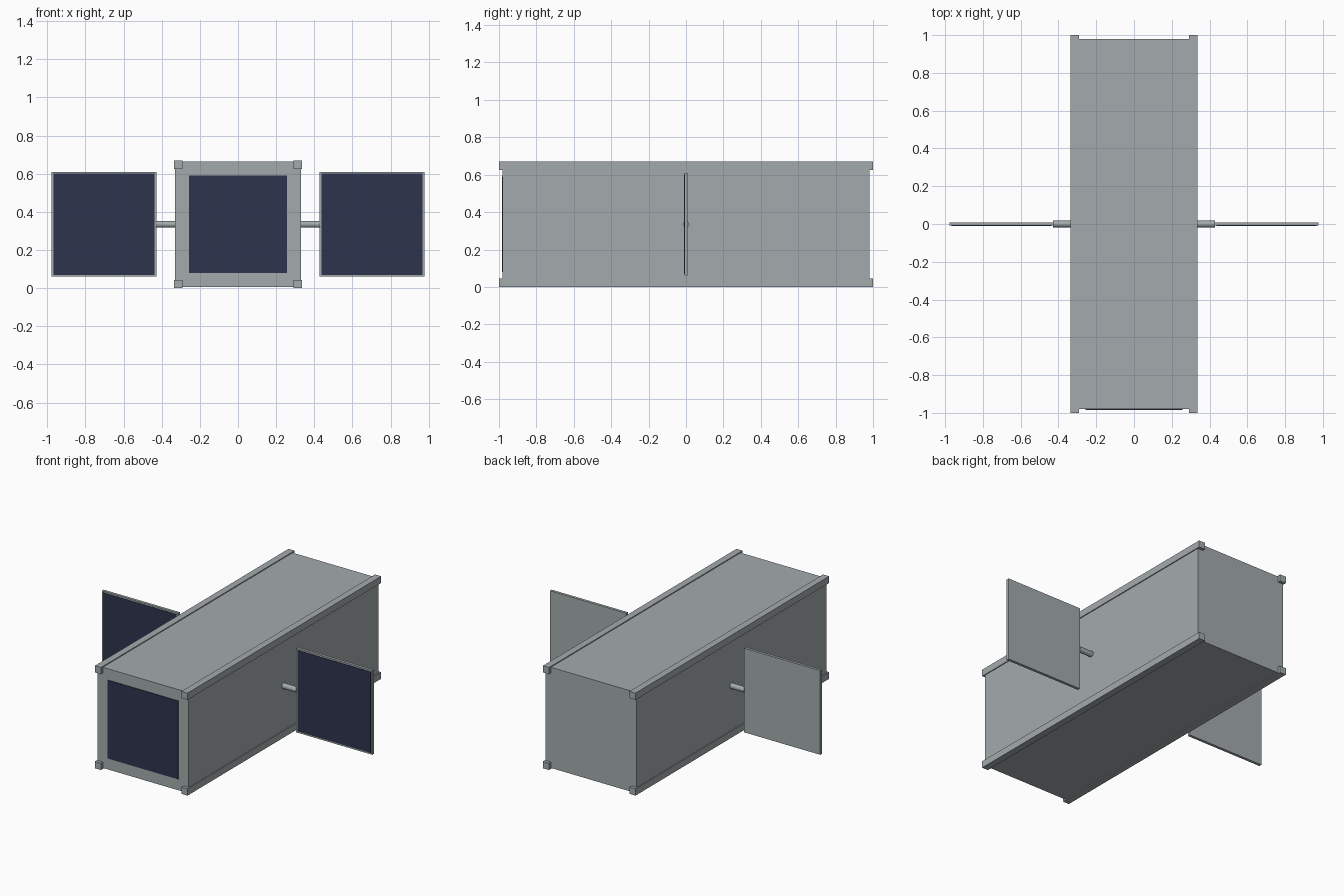
import bpy
import math

cube = bpy.data.objects.get("Cube")
if cube:
    bpy.data.objects.remove(cube, do_unlink=True)


def make_material(name, rgb):
    mat = bpy.data.materials.new(name)
    mat.use_nodes = True
    mat.diffuse_color = (*rgb, 1)
    mat.node_tree.nodes["Principled BSDF"].inputs["Base Color"].default_value = (*rgb, 1)
    return mat


metal = make_material("grey metal", (0.37, 0.41, 0.42))
cells = make_material("navy cells", (0.026, 0.034, 0.076))


def box(name, centre, size, mat):
    bpy.ops.mesh.primitive_cube_add(size=1, location=centre)
    obj = bpy.context.object
    obj.name = name
    obj.scale = size
    bpy.ops.object.transform_apply(location=False, rotation=False, scale=True)
    obj.data.materials.append(mat)
    return obj


MID = 0.335      # height of the central axis
RAIL = 0.044     # rail thickness
PANEL = 0.55     # side of a wing panel
WING_X = 0.702   # centre of a wing panel

# Body with a cell plate on the front end
box("body", (0, 0, MID), (0.658, 1.96, 0.658), metal)
box("front_cells", (0, -0.981, MID), (0.512, 0.006, 0.512), cells)

for side, label in ((1, "left"), (-1, "right")):
    # Long corner rails, standing slightly proud of the body
    for up, level in ((1, "upper"), (-1, "lower")):
        offset = MID - RAIL / 2
        box(f"{label}_{level}_rail", (side * offset, 0, MID + up * offset),
            (RAIL, 2, RAIL), metal)

    # Rod from the body to the wing panel
    bpy.ops.mesh.primitive_cylinder_add(
        vertices=12, radius=0.018, depth=0.12,
        location=(side * 0.37, 0, MID), rotation=(0, math.pi / 2, 0))
    rod = bpy.context.object
    rod.name = f"{label}_rod"
    rod.data.materials.append(metal)
    bpy.ops.object.shade_smooth_by_angle(angle=math.radians(40))

    # Wing panel with cells on its front
    box(f"{label}_panel", (side * WING_X, 0, MID), (PANEL, 0.018, PANEL), metal)
    box(f"{label}_panel_cells", (side * WING_X, -0.009, MID),
        (PANEL - 0.02, 0.005, PANEL - 0.02), cells)
